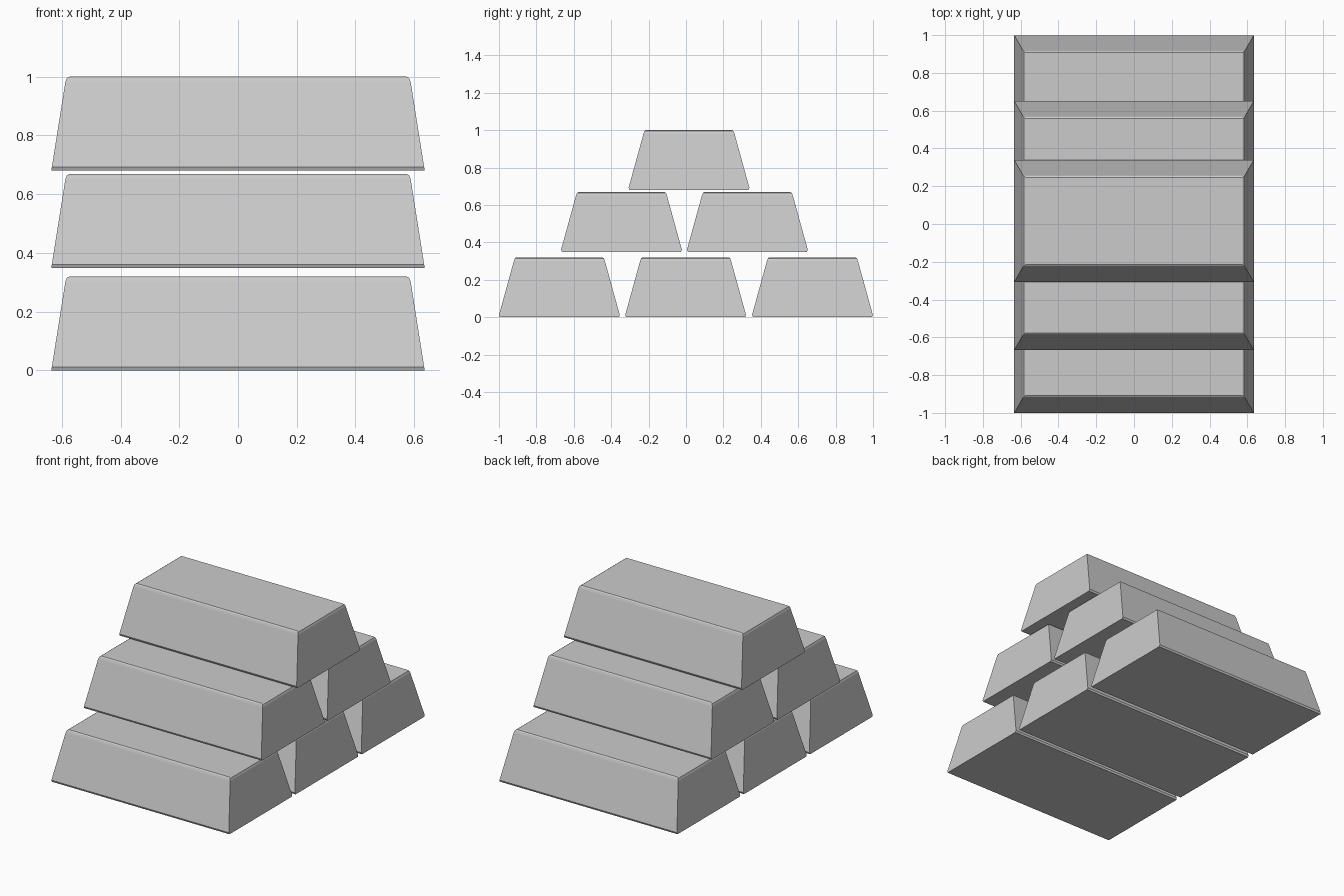
import bpy
import bmesh

if "Cube" in bpy.data.objects:
    bpy.data.objects.remove(bpy.data.objects["Cube"])

# Cross-section levels of one ingot: (z, half length in x, half width in y)
LEVELS = [
    (0.000, 0.636, 0.318),   # underside
    (0.012, 0.634, 0.323),   # chamfer along the lower long edges
    (0.302, 0.588, 0.243),   # tapered walls
    (0.315, 0.583, 0.238),   # softened upper rim
    (0.320, 0.574, 0.231),   # flat top
]


def ingot_mesh():
    bm = bmesh.new()
    rings = [[bm.verts.new((sx * hx, sy * hy, z))
              for sx, sy in ((-1, -1), (1, -1), (1, 1), (-1, 1))]
             for z, hx, hy in LEVELS]
    bm.faces.new(rings[0][::-1])
    bm.faces.new(rings[-1])
    for low, high in zip(rings, rings[1:]):
        for i in range(4):
            j = (i + 1) % 4
            bm.faces.new((low[i], low[j], high[j], high[i]))
    bmesh.ops.recalc_face_normals(bm, faces=bm.faces)
    mesh = bpy.data.meshes.new("ingot")
    bm.to_mesh(mesh)
    bm.free()
    return mesh


# Pyramid stack: row name, base height, y centre of each ingot
ROWS = [
    ("bottom", 0.0, (-0.677, -0.002, 0.676)),
    ("middle", 0.349, (-0.345, 0.328)),
    ("top", 0.680, (0.016,)),
]

mesh = ingot_mesh()
for row, z, centres in ROWS:
    for n, y in enumerate(centres, 1):
        bar = bpy.data.objects.new(f"{row}_ingot_{n}", mesh)
        bar.location = (0, y, z)
        bpy.context.collection.objects.link(bar)
